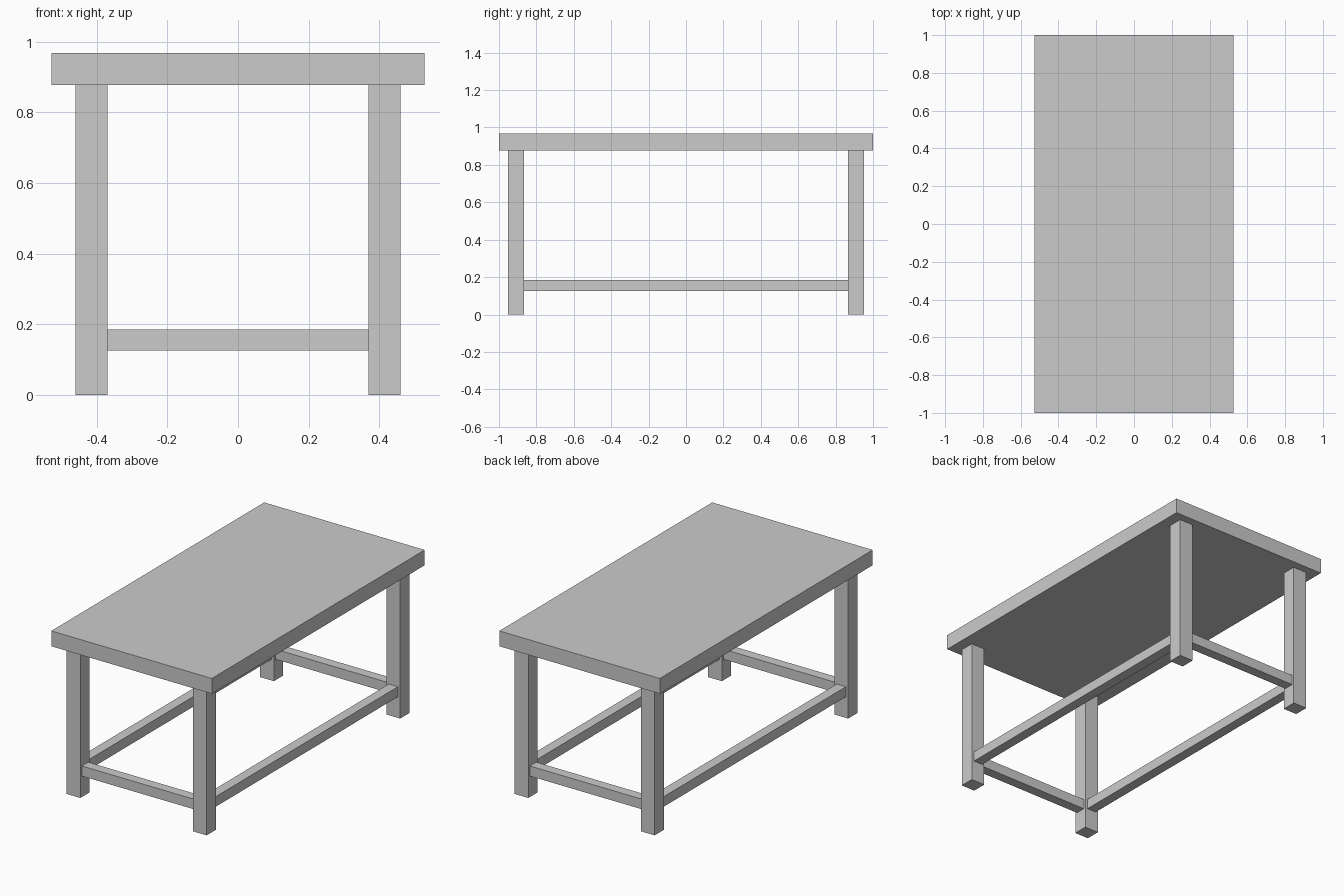
import bpy

if "Cube" in bpy.data.objects:
    bpy.data.objects.remove(bpy.data.objects["Cube"])

TOP_Z, TOP_UNDER = 0.969, 0.878
LEG_X, LEG_Y = 0.4155, 0.909     # leg centres
LEG_W, LEG_D = 0.091, 0.087
RAIL = 0.06                      # square rail section
RAIL_Z = 0.155


def box(name, centre, size):
    bpy.ops.mesh.primitive_cube_add(size=1, location=centre)
    obj = bpy.context.object
    obj.name = name
    obj.scale = size
    bpy.ops.object.transform_apply(location=False, rotation=False, scale=True)
    return obj


# Table top
box("table_top", (0, 0, (TOP_Z + TOP_UNDER) / 2), (1.056, 2.0, TOP_Z - TOP_UNDER))

# Four legs
for sx, side in ((-1, "left"), (1, "right")):
    for sy, end in ((-1, "front"), (1, "back")):
        box(f"{end}_{side}_leg", (sx * LEG_X, sy * LEG_Y, TOP_UNDER / 2),
            (LEG_W, LEG_D, TOP_UNDER))

# Short rails at the ends, between the legs
for sy, end in ((-1, "front"), (1, "back")):
    box(f"{end}_rail", (0, sy * LEG_Y, RAIL_Z), (2 * LEG_X - LEG_W, RAIL, RAIL))

# Long rails along the sides, between the legs
for sx, side in ((-1, "left"), (1, "right")):
    box(f"{side}_rail", (sx * LEG_X, 0, RAIL_Z), (RAIL, 2 * LEG_Y - LEG_D, RAIL))
